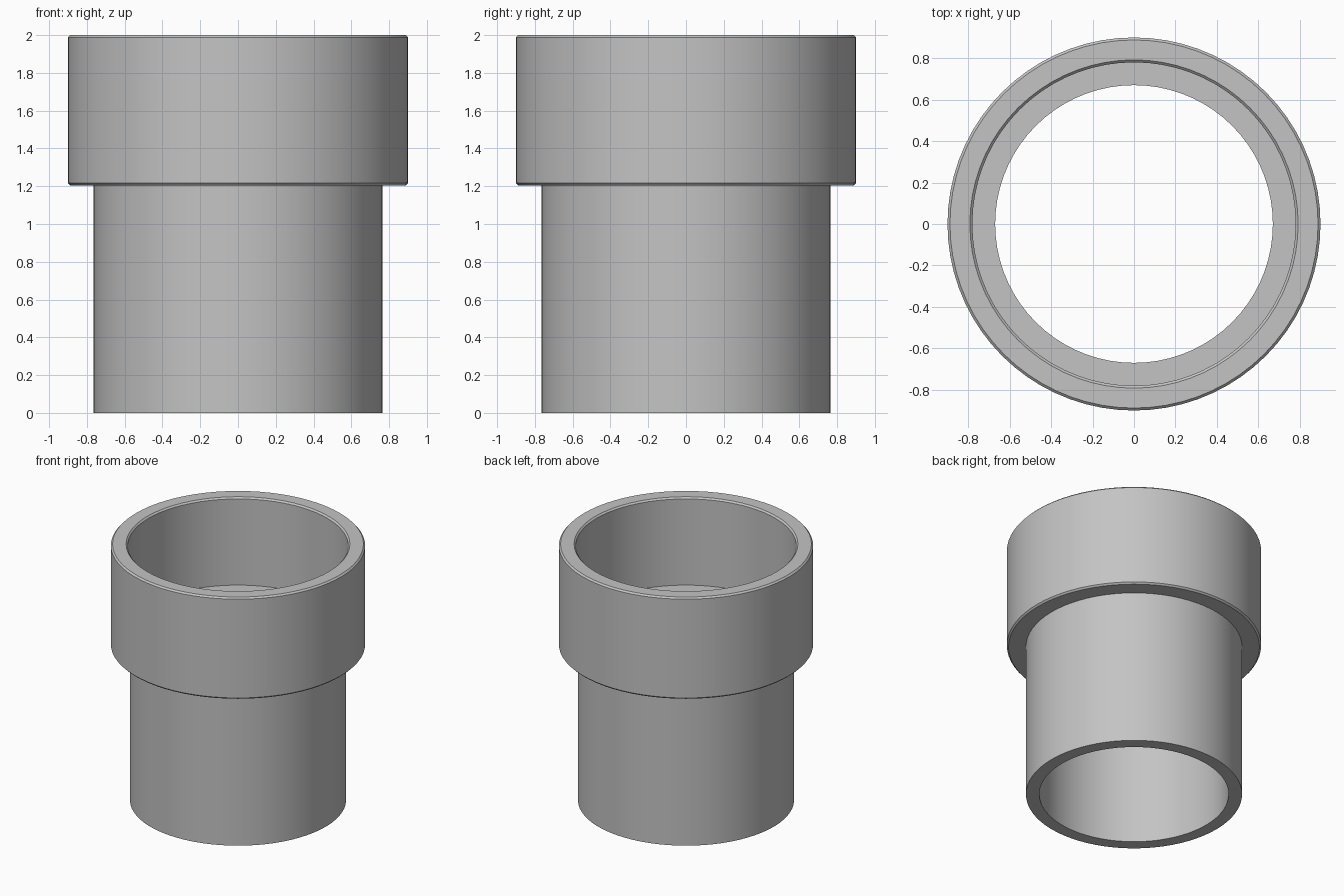
import bpy, bmesh, math

cube = bpy.data.objects.get("Cube")
if cube:
    bpy.data.objects.remove(cube, do_unlink=True)

SIDES = 72

grey = bpy.data.materials.new("light_grey_plastic")
grey.use_nodes = True
colour = (0.55, 0.55, 0.55, 1)
grey.diffuse_color = colour
grey.node_tree.nodes["Principled BSDF"].inputs["Base Color"].default_value = colour


def lathe(name, profile, material):
    """Spin a closed (radius, height) profile around the z axis."""
    bm = bmesh.new()
    verts = [bm.verts.new((r, 0, z)) for r, z in profile]
    edges = [bm.edges.new((v, verts[i - 1])) for i, v in enumerate(verts)]
    bmesh.ops.spin(bm, geom=verts + edges, axis=(0, 0, 1), cent=(0, 0, 0),
                   angle=math.tau, steps=SIDES, use_merge=True)
    bmesh.ops.remove_doubles(bm, verts=bm.verts, dist=0.0001)
    bmesh.ops.recalc_face_normals(bm, faces=bm.faces)
    mesh = bpy.data.meshes.new(name)
    bm.to_mesh(mesh)
    bm.free()
    mesh.materials.append(material)
    obj = bpy.data.objects.new(name, mesh)
    bpy.context.collection.objects.link(obj)
    bpy.ops.object.select_all(action='DESELECT')
    obj.select_set(True)
    bpy.context.view_layer.objects.active = obj
    bpy.ops.object.shade_smooth_by_angle(angle=math.radians(25))
    return obj


# Narrow pipe, chamfered wide collar, socket and inner stop ledge in one wall
wall = [
    (0.67, 0), (0.765, 0), (0.765, 1.205),               # pipe outside
    (0.888, 1.205), (0.9, 1.217), (0.9, 1.988), (0.888, 2),  # collar outside
    (0.792, 2), (0.78, 1.988), (0.78, 1.315),            # socket
    (0.67, 1.315),                                       # stop ledge
]
lathe("pipe_adapter", wall, grey)
